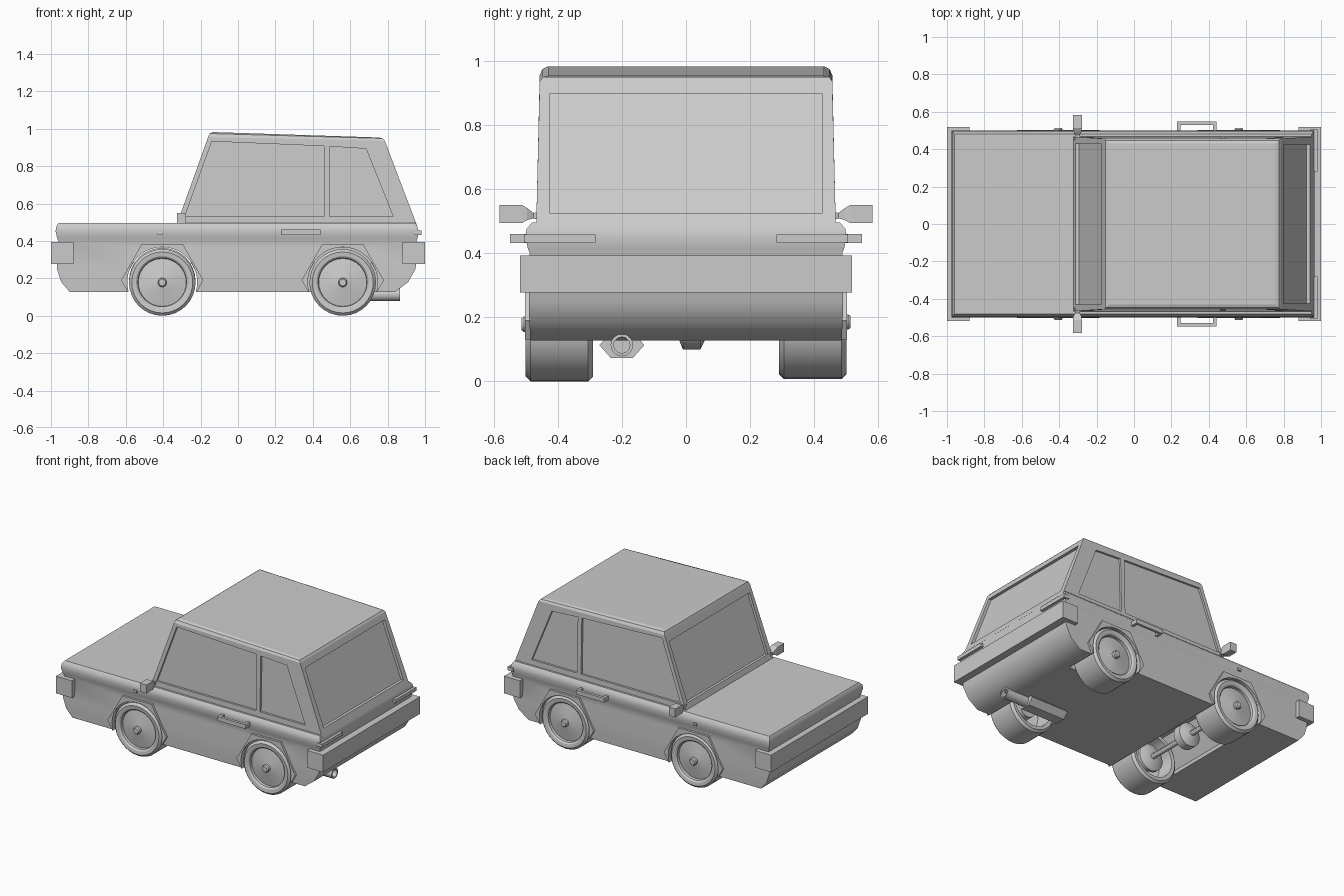
import bpy, bmesh, math

if "Cube" in bpy.data.objects:
    bpy.data.objects.remove(bpy.data.objects["Cube"])

WHEEL_X = (-0.405, 0.56)
WHEEL_Z = 0.18


def smooth_shade(ob, angle=30):
    bpy.ops.object.select_all(action='DESELECT')
    ob.select_set(True)
    bpy.context.view_layer.objects.active = ob
    bpy.ops.object.shade_smooth_by_angle(angle=math.radians(angle))


def make(name, verts, faces, smooth=False):
    me = bpy.data.meshes.new(name)
    me.from_pydata(verts, [], faces)
    bm = bmesh.new()
    bm.from_mesh(me)
    bmesh.ops.remove_doubles(bm, verts=bm.verts, dist=1e-5)
    bmesh.ops.recalc_face_normals(bm, faces=bm.faces)
    bm.to_mesh(me)
    bm.free()
    ob = bpy.data.objects.new(name, me)
    bpy.context.collection.objects.link(ob)
    if smooth:
        smooth_shade(ob)
    return ob


def skin(name, rings, smooth=False):
    """Join equal closed rings of points and cap both ends."""
    n = len(rings[0])
    verts = [p for r in rings for p in r]
    faces = [(i * n + j, i * n + (j + 1) % n, (i + 1) * n + (j + 1) % n, (i + 1) * n + j)
             for i in range(len(rings) - 1) for j in range(n)]
    faces += [tuple(range(n)), tuple(range((len(rings) - 1) * n, len(rings) * n))]
    return make(name, verts, faces, smooth)


def loft(name, levels):
    """Rectangular levels: front x, front z, rear x, rear z, half width."""
    return skin(name, [[(a, -w, za), (b, -w, zb), (b, w, zb), (a, w, za)]
                       for a, za, b, zb, w in levels])


def prism(name, pts, inner, outer, s=1):
    """Extrude an x-z outline along y; inner may depend on z."""
    f = inner if callable(inner) else (lambda z: inner)
    return skin(name, [[(x, s * f(z), z) for x, z in pts],
                       [(x, s * outer, z) for x, z in pts]])


def box(name, x0, x1, y0, y1, z0, z1):
    return prism(name, [(x0, z0), (x1, z0), (x1, z1), (x0, z1)], y0, y1)


def ngon(cx, cz, r, n):
    return [(cx + r * math.cos(2 * math.pi * i / n), cz + r * math.sin(2 * math.pi * i / n))
            for i in range(n)]


def cut(ob, cutter):
    cutter.hide_render = True
    m = ob.modifiers.new("cut", 'BOOLEAN')
    m.operation, m.solver, m.object = 'DIFFERENCE', 'EXACT', cutter
    bpy.context.view_layer.objects.active = ob
    bpy.ops.object.modifier_apply(modifier=m.name)
    bpy.data.objects.remove(cutter)


def lathe_y(name, cx, cz, profile, s=1, n=32):
    return skin(name, [[(x, s * y, z) for x, z in ngon(cx, cz, max(r, 1e-4), n)]
                       for r, y in profile], True)


# Lower body
body = loft("body", [(a, z, b, z, w) for z, a, b, w in (
    (0.127, -0.90, 0.84, 0.485), (0.18, -0.945, 0.91, 0.488), (0.25, -0.968, 0.95, 0.49),
    (0.40, -0.96, 0.955, 0.487), (0.415, -0.967, 0.96, 0.493), (0.45, -0.975, 0.965, 0.5),
    (0.475, -0.973, 0.96, 0.497), (0.495, -0.96, 0.95, 0.48))])

# Wheel wells: open across the front, separate at the back
cut(body, prism("front_well_cutter", ngon(WHEEL_X[0], WHEEL_Z, 0.213, 6), -0.7, 0.7))
for s in (1, -1):
    cut(body, prism("rear_well_cutter", ngon(WHEEL_X[1], WHEEL_Z, 0.213, 6), 0.27, 0.7, s))
smooth_shade(body, 40)

# Cabin with recessed windows
cabin = loft("cabin", [(-0.33, 0.48, 0.958, 0.48, 0.467), (-0.16, 0.955, 0.785, 0.935, 0.456),
                       (-0.152, 0.974, 0.775, 0.948, 0.447), (-0.135, 0.982, 0.755, 0.953, 0.43)])
cut(cabin, prism("windscreen_cutter",
                 [(-0.42, 0.53), (-0.295, 0.53), (-0.158, 0.91), (-0.28, 0.91)], -0.43, 0.43))
cut(cabin, prism("rear_window_cutter",
                 [(1.05, 0.525), (0.922, 0.525), (0.78, 0.895), (0.91, 0.895)], -0.425, 0.425))
for s in (1, -1):
    for pts in ([(-0.285, 0.53), (0.46, 0.53), (0.46, 0.907), (-0.14, 0.932)],
                [(0.49, 0.53), (0.83, 0.53), (0.685, 0.893), (0.49, 0.905)]):
        cut(cabin, prism("side_window_cutter", pts,
                         lambda z: 0.453 - (z - 0.48) * 0.023, 0.6, s))

# Bumpers
box("front_bumper", -1.0, -0.88, -0.518, 0.518, 0.277, 0.393)
box("rear_bumper", 0.88, 1.0, -0.518, 0.518, 0.277, 0.393)

# Wheels: hub cap, dished disc, tyre, hollow back
WHEEL = [(0, 0.513), (0.018, 0.513), (0.024, 0.505), (0.024, 0.488), (0.128, 0.47), (0.13, 0.488),
         (0.14, 0.497), (0.163, 0.5), (0.178, 0.485), (0.178, 0.305), (0.163, 0.29),
         (0.14, 0.292), (0.13, 0.40), (0.06, 0.42), (0.06, 0.34), (0, 0.34)]
for s, side in ((1, "left"), (-1, "right")):
    for wx, end in zip(WHEEL_X, ("front", "rear")):
        # Six-sided arch trim, clipped level with the sill
        arch = prism(f"{end}_{side}_arch",
                     [(wx - 0.185, 0.13), (wx + 0.185, 0.13), (wx + 0.22, 0.19),
                      (wx + 0.11, 0.383), (wx - 0.11, 0.383), (wx - 0.22, 0.19)], 0.465, 0.502, s)
        cut(arch, prism("arch_cutter", ngon(wx, WHEEL_Z, 0.187, 32), 0.4, 0.6, s))
        z = WHEEL_Z + (0.005 if s > 0 else -0.002)
        lathe_y(f"{end}_{side}_wheel", wx, z, WHEEL, s)
    # Brake disc
    lathe_y(f"{side}_brake_disc", WHEEL_X[0], WHEEL_Z,
            [(0, 0.30), (0.05, 0.30), (0.09, 0.32), (0.09, 0.34), (0, 0.34)], s)
    # Door handle: U-shaped bar
    y0, y1 = 0.485 * s, 0.548 * s
    for a in (0.23, 0.422):
        box(f"{side}_handle_post", a, a + 0.018, y0, y1, 0.432, 0.46)
    box(f"{side}_handle_bar", 0.23, 0.44, 0.53 * s, y1, 0.432, 0.46)
    # Wing mirror: tapered stalk and flaring head
    skin(f"{side}_mirror", [[(-0.303 - dx, s * y, z0), (-0.303 + dx, s * y, z0),
                             (-0.303 + dx, s * y, z1), (-0.303 - dx, s * y, z1)]
                            for y, dx, z0, z1 in ((0.45, 0.018, 0.5, 0.53), (0.475, 0.012, 0.508, 0.525),
                                                  (0.495, 0.022, 0.503, 0.54), (0.512, 0.024, 0.493, 0.55),
                                                  (0.582, 0.024, 0.493, 0.55))])
    # Tail light and side marker
    box(f"{side}_tail_light", 0.94, 0.982, 0.282 * s, 0.505 * s, 0.433, 0.457)
    box(f"{side}_side_marker", -0.43, -0.405, 0.48 * s, 0.506 * s, 0.432, 0.45)

# Front axle and round differential
lathe_y("front_axle", WHEEL_X[0], WHEEL_Z, [(0.018, -0.36), (0.018, 0.36)], n=12)
lathe_y("differential", WHEEL_X[0], WHEEL_Z, [(0.03, -0.03), (0.08, -0.01), (0.08, 0.045), (0.03, 0.07)], n=20)


def tube_x(name, rings, n, sz=1.0, smooth=True):
    return skin(name, [[(x, -0.2 + r * math.cos(2 * math.pi * i / n),
                         0.113 + sz * r * math.sin(2 * math.pi * i / n)) for i in range(n)]
                       for x, r in rings], smooth)


# Exhaust: hexagonal silencer and hollow tailpipe
tube_x("silencer", [(0.42, 0.07), (0.70, 0.07)], 6, 0.65, False)
tube_x("tailpipe", [(0.68, 0.035), (0.865, 0.035), (0.865, 0.025), (0.75, 0.025)], 20)
